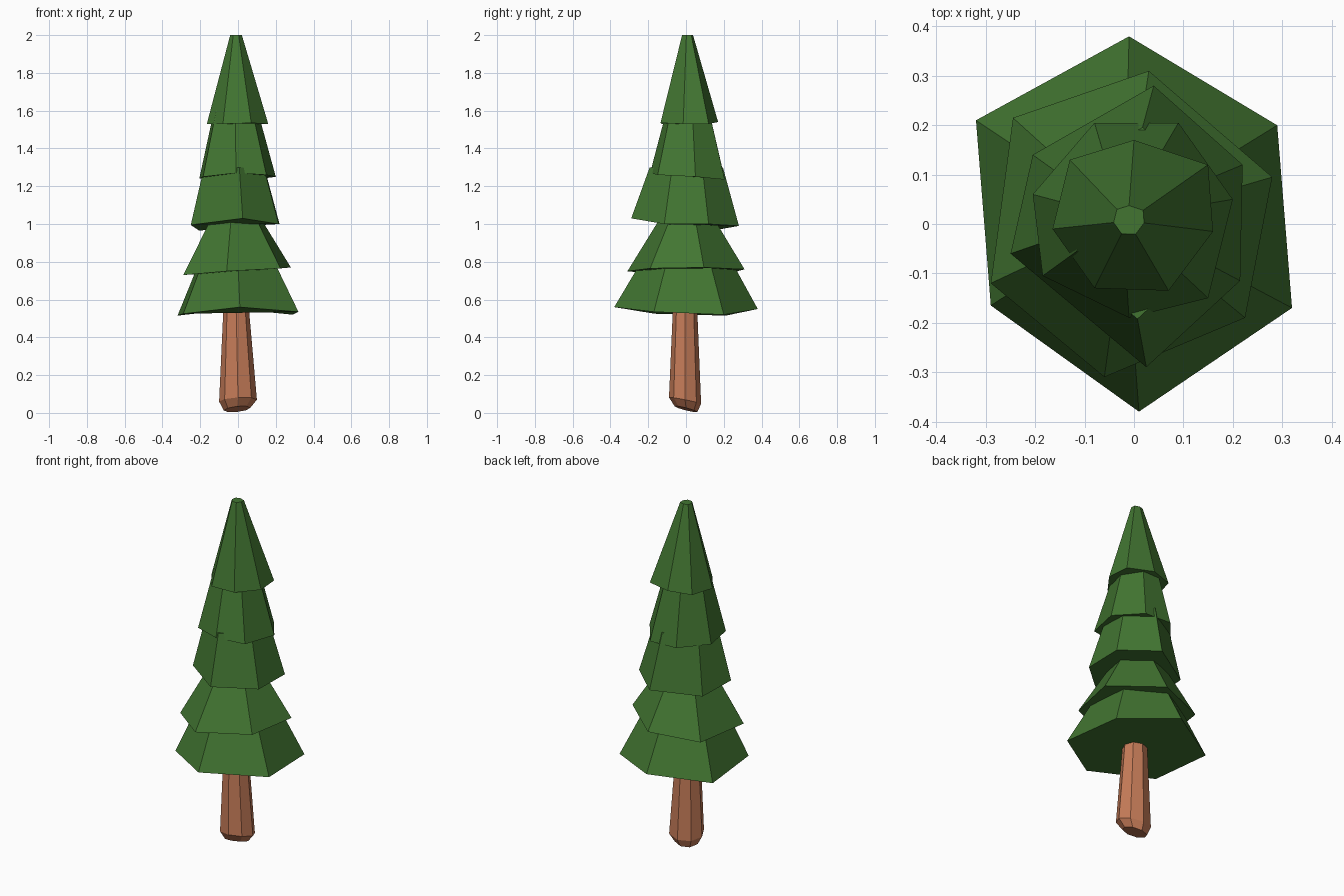
import bpy
import bmesh
import math
from mathutils import Vector

default_cube = bpy.data.objects.get("Cube")
if default_cube:
    bpy.data.objects.remove(default_cube, do_unlink=True)


def make_material(name, colour):
    material = bpy.data.materials.new(name)
    material.use_nodes = True
    material.diffuse_color = colour
    material.node_tree.nodes["Principled BSDF"].inputs["Base Color"].default_value = colour
    return material


def loft(name, rings, material):
    """Join stacked rings of points with quads and cap both ends."""
    bm = bmesh.new()
    loops = [[bm.verts.new(point) for point in ring] for ring in rings]
    count = len(loops[0])
    for lower, upper in zip(loops, loops[1:]):
        for i in range(count):
            j = (i + 1) % count
            bm.faces.new((lower[i], lower[j], upper[j], upper[i]))
    bm.faces.new(loops[0][::-1])
    bm.faces.new(loops[-1])
    bmesh.ops.recalc_face_normals(bm, faces=bm.faces)
    mesh = bpy.data.meshes.new(name)
    bm.to_mesh(mesh)
    bm.free()
    mesh.materials.append(material)
    part = bpy.data.objects.new(name, mesh)
    bpy.context.collection.objects.link(part)
    return part


def branch_tier(name, rim, top_height, top_scale, material):
    """Uneven rim tapering to a flat, smaller copy of itself."""
    lower = [Vector(point) for point in rim]
    centre = Vector((-0.01, 0.005, 0))
    upper = [centre + Vector((p.x, p.y, 0)) * top_scale for p in lower]
    for point in upper:
        point.z = top_height
    return loft(name, [lower, upper], material)


def trunk_ring(centre_x, centre_y, radius_x, radius_y, height, tilt_x=0, tilt_y=0, sides=8):
    ring = []
    for i in range(sides):
        angle = math.tau * i / sides
        x, y = radius_x * math.cos(angle), radius_y * math.sin(angle)
        ring.append((centre_x + x, centre_y + y, height + tilt_x * x + tilt_y * y))
    return ring


needles = make_material("needle green", (0.054, 0.178, 0.031, 1))
bark = make_material("bark brown", (0.56, 0.2, 0.098, 1))

# Trunk: tapered, with a chamfered, slightly tilted foot
loft("trunk", [
    trunk_ring(-0.005, 0, 0.07, 0.06, 0.02, 0.1, -0.25),
    trunk_ring(0, -0.005, 0.1, 0.085, 0.065, 0.05, -0.2),
    trunk_ring(-0.01, -0.005, 0.067, 0.064, 0.56),
    trunk_ring(-0.01, -0.005, 0.06, 0.058, 0.66),
], bark)

# Branch tiers, bottom to top: rim corners, top height, top scale
branch_tier("branches_lowest", [
    (-0.01, 0.38, 0.55), (-0.32, 0.21, 0.515), (-0.29, -0.165, 0.525),
    (0.01, -0.38, 0.56), (0.32, -0.17, 0.535), (0.29, 0.2, 0.52),
], 0.9, 0.48, needles)

branch_tier("branches_low", [
    (0.03, 0.31, 0.76), (-0.245, 0.215, 0.735), (-0.29, -0.12, 0.73),
    (-0.06, -0.31, 0.75), (0.225, -0.19, 0.765), (0.28, 0.095, 0.77),
], 1.06, 0.4, needles)

branch_tier("branches_middle", [
    (0.04, 0.28, 0.99), (-0.205, 0.14, 0.965), (-0.25, -0.06, 0.995),
    (0.025, -0.29, 1.03), (0.215, -0.115, 1.0), (0.22, 0.12, 1.0),
], 1.3, 0.68, needles)

branch_tier("branches_high", [
    (-0.08, 0.205, 1.24), (-0.205, 0.06, 1.24), (-0.185, -0.105, 1.25),
    (-0.01, -0.19, 1.27), (0.15, -0.15, 1.26), (0.2, 0.05, 1.25), (0.09, 0.205, 1.235),
], 1.6, 0.57, needles)

branch_tier("branches_top", [
    (0, 0.17, 1.54), (-0.13, 0.13, 1.535), (-0.165, -0.01, 1.53), (-0.08, -0.13, 1.53),
    (0.07, -0.135, 1.535), (0.16, -0.015, 1.53), (0.15, 0.12, 1.53),
], 2.0, 0.19, needles)
